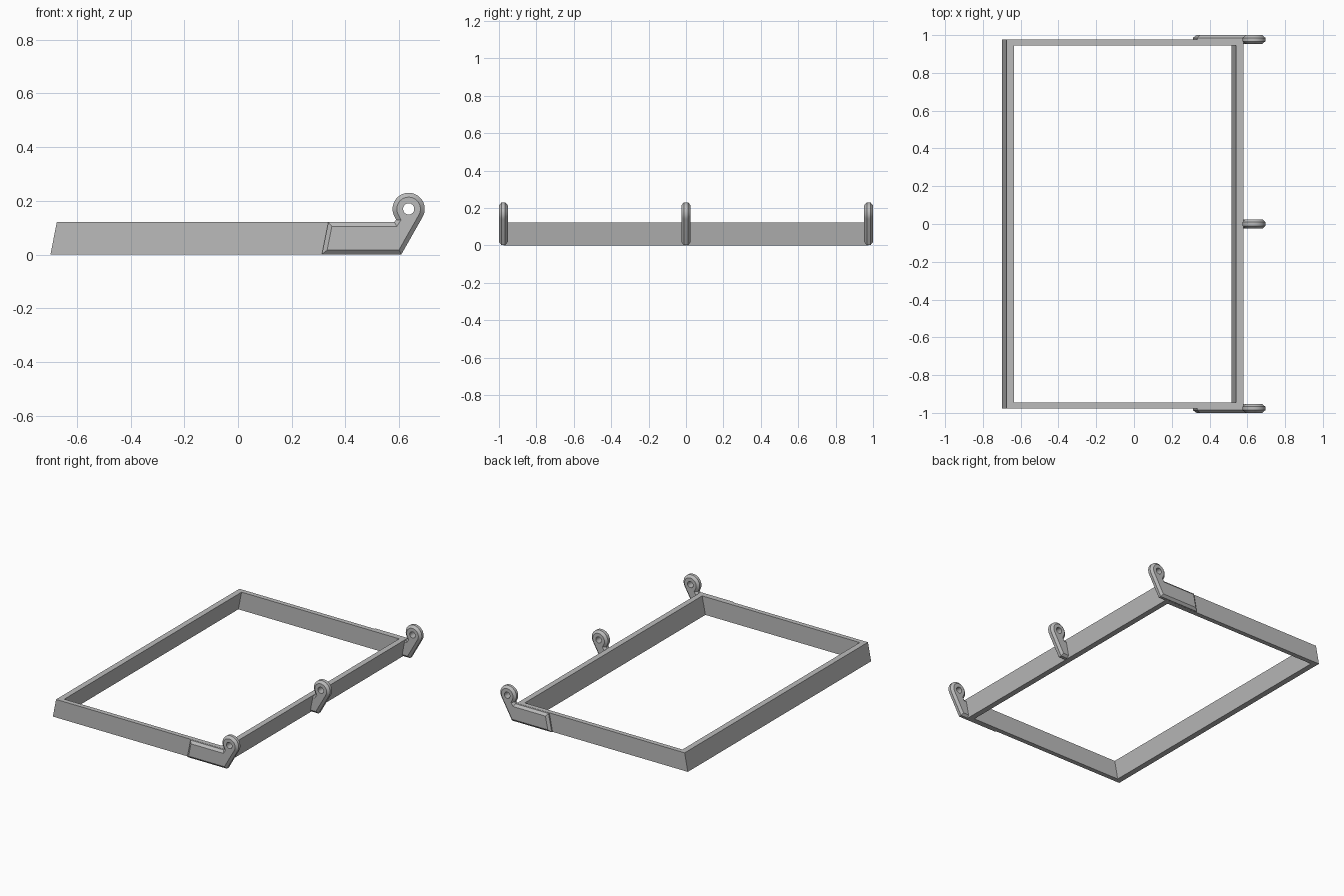
import bpy, bmesh, math

cube = bpy.data.objects.get("Cube")
if cube:
    bpy.data.objects.remove(cube, do_unlink=True)

grey = bpy.data.materials.new("plain grey")
grey.use_nodes = True
colour = (0.5, 0.5, 0.5, 1)
grey.diffuse_color = colour
grey.node_tree.nodes["Principled BSDF"].inputs["Base Color"].default_value = colour

HEIGHT = 0.122
CENTRE_X, CENTRE_Z, RADIUS = 0.635, 0.17, 0.06
CHAMFER, DEPTH = 0.016, 0.014


def finish(bm, name):
    """Turn a bmesh into a named, coloured object."""
    bmesh.ops.recalc_face_normals(bm, faces=bm.faces)
    mesh = bpy.data.meshes.new(name)
    bm.to_mesh(mesh)
    bm.free()
    mesh.materials.append(grey)
    obj = bpy.data.objects.new(name, mesh)
    bpy.context.collection.objects.link(obj)
    return obj


def activate(obj):
    bpy.ops.object.select_all(action='DESELECT')
    obj.select_set(True)
    bpy.context.view_layer.objects.active = obj


def make_frame():
    """Rectangular frame whose end walls lean towards +x."""
    bm = bmesh.new()

    def ring(x0, x1, y, z):
        return [bm.verts.new(p) for p in
                ((x0, -y, z), (x1, -y, z), (x1, y, z), (x0, y, z))]

    loops = [ring(-0.698, 0.555, 0.977, 0), ring(-0.674, 0.579, 0.977, HEIGHT),
             ring(-0.635, 0.541, 0.945, HEIGHT), ring(-0.659, 0.517, 0.945, 0)]
    for k in range(4):
        a, b = loops[k], loops[(k + 1) % 4]
        for i in range(4):
            j = (i + 1) % 4
            bm.faces.new((a[i], a[j], b[j], b[i]))
    return finish(bm, "frame")


def make_hinge(name, y0, y1, foot_x):
    """Chamfered hinge lug with a foot that starts at foot_x."""
    outline = [(foot_x, 0.001), (0.608, 0.001)]
    steps = 28
    for i in range(steps + 1):
        a = math.radians(-30 + 230 * i / steps)
        outline.append((CENTRE_X + RADIUS * math.cos(a),
                        CENTRE_Z + RADIUS * math.sin(a)))
    outline += [(0.588, 0.13), (0.582, 0.121), (foot_x + 0.024, 0.121)]

    bm = bmesh.new()
    front = [bm.verts.new((x, y0 + DEPTH, z)) for x, z in outline]
    back = [bm.verts.new((x, y1 - DEPTH, z)) for x, z in outline]
    caps = [bm.faces.new(front), bm.faces.new(back[::-1])]
    for i in range(len(outline)):
        j = (i + 1) % len(outline)
        bm.faces.new((front[j], front[i], back[i], back[j]))
    bmesh.ops.recalc_face_normals(bm, faces=bm.faces)
    # Chamfered rim on both sides
    bmesh.ops.inset_individual(bm, faces=caps, thickness=CHAMFER,
                               depth=DEPTH, use_even_offset=True)
    hinge = finish(bm, name)

    # Pin hole
    bpy.ops.mesh.primitive_cylinder_add(
        vertices=16, radius=0.021, depth=0.2,
        location=(CENTRE_X, (y0 + y1) / 2, CENTRE_Z),
        rotation=(math.pi / 2, 0, 0))
    cutter = bpy.context.object
    cutter.hide_render = True
    cut = hinge.modifiers.new("pin hole", 'BOOLEAN')
    cut.operation = 'DIFFERENCE'
    cut.solver = 'EXACT'
    cut.object = cutter
    activate(hinge)
    bpy.ops.object.modifier_apply(modifier=cut.name)
    bpy.data.objects.remove(cutter, do_unlink=True)
    activate(hinge)
    bpy.ops.object.shade_smooth_by_angle(angle=math.radians(30))
    return hinge


make_frame()
make_hinge("front_hinge", -1.0, -0.953, 0.312)
make_hinge("middle_hinge", -0.025, 0.025, 0.53)
make_hinge("back_hinge", 0.953, 1.0, 0.312)
